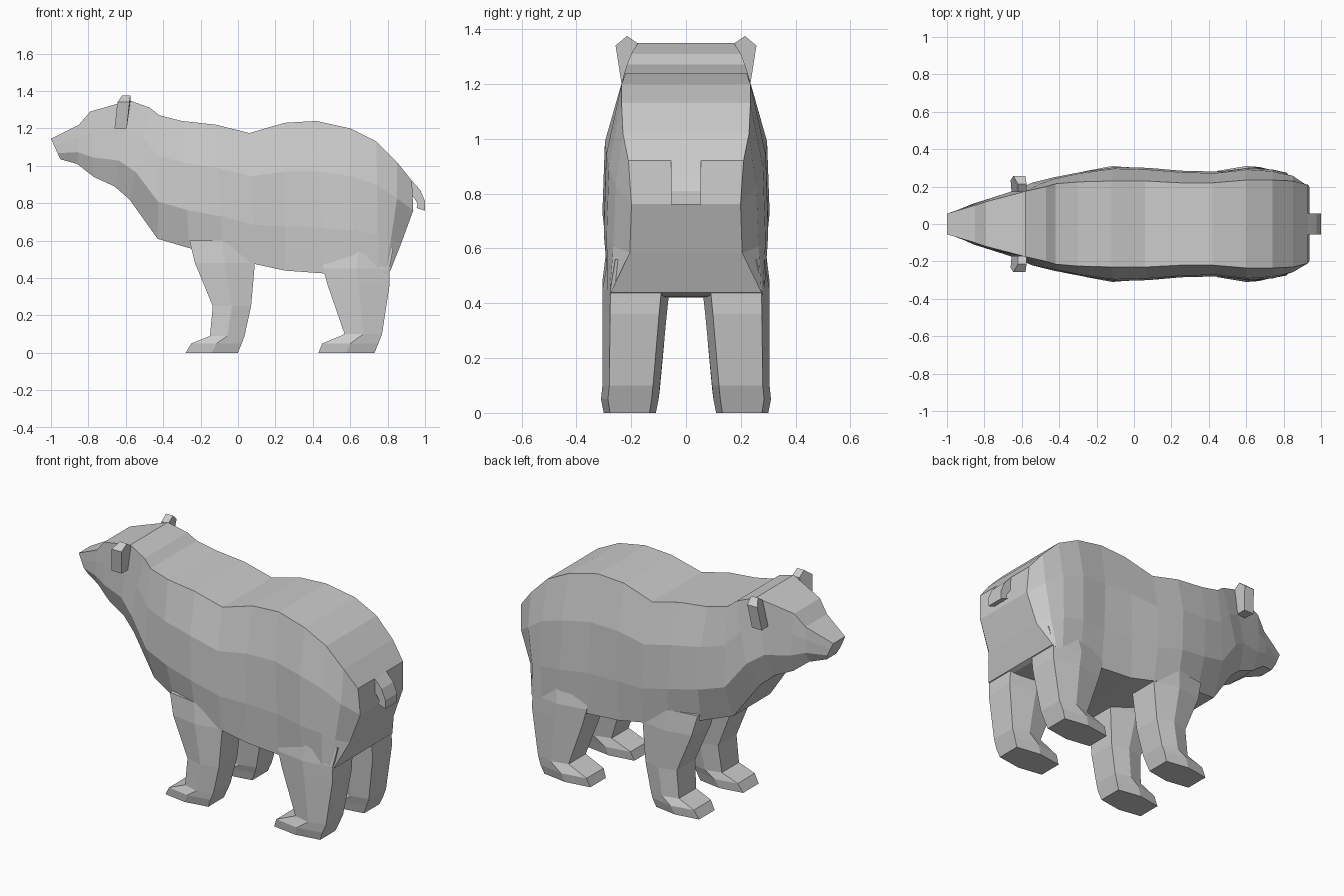
import bpy, bmesh


def loft(name, rings):
    """Skin a list of rings (each an even loop of points) and close both ends with strips."""
    bm = bmesh.new()
    vs = [[bm.verts.new(p) for p in r] for r in rings]
    n = len(vs[0])
    for a, b in zip(vs, vs[1:]):
        for i in range(n):
            j = (i + 1) % n
            bm.faces.new((a[i], a[j], b[j], b[i]))
    for r in (vs[0], vs[-1]):
        if n % 2:
            bm.faces.new(r)
        else:
            for i in range(n // 2 - 1):
                bm.faces.new((r[i], r[i + 1], r[n - 2 - i], r[n - 1 - i]))
    bmesh.ops.recalc_face_normals(bm, faces=bm.faces)
    me = bpy.data.meshes.new(name)
    bm.to_mesh(me)
    bm.free()
    ob = bpy.data.objects.new(name, me)
    bpy.context.collection.objects.link(ob)
    return ob


def body_ring(xt, zt, xb, zb, wt, wm, wb, bow=0):
    """Eight-sided section between a top point and a bottom point."""
    half = []
    for t, w, k in ((0, wt, 0), (0.33, wm * 0.97, 1), (0.7, wm, 0.5), (1, wb, 0)):
        half.append((xt + (xb - xt) * t + bow * k, w, zt + (zb - zt) * t))
    return half + [(x, -y, z) for x, y, z in reversed(half)]


# Body and head: top x, top z, bottom x, bottom z, half widths top / middle / bottom
sections = [
    (-1.00, 1.145, -0.95, 1.035, .055, .06, .045),
    (-0.85, 1.22, -0.86, 1.01, .10, .11, .08),
    (-0.79, 1.29, -0.77, 0.94, .12, .135, .10),
    (-0.58, 1.35, -0.66, 0.89, .175, .18, .12),
    (-0.47, 1.31, -0.58, 0.82, .20, .22, .14),
    (-0.42, 1.27, -0.43, 0.61, .215, .25, .17),
    (-0.30, 1.24, -0.26, 0.56, .225, .28, .23),
    (-0.12, 1.22, -0.08, 0.52, .23, .305, .28),
    (0.06, 1.175, 0.09, 0.475, .23, .30, .28),
    (0.25, 1.23, 0.25, 0.44, .22, .285, .27),
    (0.42, 1.24, 0.46, 0.425, .22, .28, .27),
    (0.60, 1.20, 0.62, 0.42, .235, .30, .28),
    (0.74, 1.13, 0.75, 0.425, .235, .29, .285),
    (0.85, 1.02, 0.79, 0.43, .23, .265, .28, .02),
    (0.93, 0.92, 0.815, 0.44, .21, .205, .275, .045),
]
loft("body", [body_ring(*s) for s in sections])


def leg_ring(z, xf, xb, yi, yo, s):
    """Six-sided leg section, widest in the middle."""
    xm, d = (xf + xb) / 2, (yo - yi) * 0.12
    pts = [(xf, yi + d), (xm, yi), (xb, yi + d), (xb, yo - d), (xm, yo), (xf, yo - d)]
    return [(x, y * s, z) for x, y in pts]


# Legs: z, front x, back x, inner y, outer y
front = [(0, -.28, 0, .11, .30), (.05, -.25, .02, .10, .31), (.09, -.15, .035, .095, .305),
         (.25, -.135, .07, .08, .305), (.48, -.23, .09, .065, .305), (.60, -.26, .09, .065, .29)]
rear = [(0, .43, .73, .11, .30), (.05, .45, .75, .10, .31), (.10, .57, .77, .095, .305),
        (.36, .48, .81, .07, .305), (.45, .455, .81, .06, .305), (.56, .46, .83, .06, .285)]
# Ears (y-z outline) with front and back x per point
ear = [(.17, 1.20, -.655, -.595), (.235, 1.20, -.66, -.595), (.257, 1.34, -.645, -.58),
       (.215, 1.375, -.62, -.575), (.172, 1.345, -.62, -.575)]

for s, side in ((1, "left"), (-1, "right")):
    loft("front_leg_" + side, [leg_ring(*r, s) for r in front])
    loft("rear_leg_" + side, [leg_ring(*r, s) for r in rear])
    loft("ear_" + side, [[(p[k], p[0] * s, p[1]) for p in ear] for k in (2, 3)])

# Tail: bent strip of four-sided sections (outer x, outer z, inner x, inner z)
tail = [(.93, .92, .90, .86), (.975, .87, .94, .83), (1.0, .81, .96, .80), (1.0, .76, .955, .775)]
loft("tail", [[(a, -.055, b), (a, .055, b), (c, .055, d), (c, -.055, d)] for a, b, c, d in tail])
